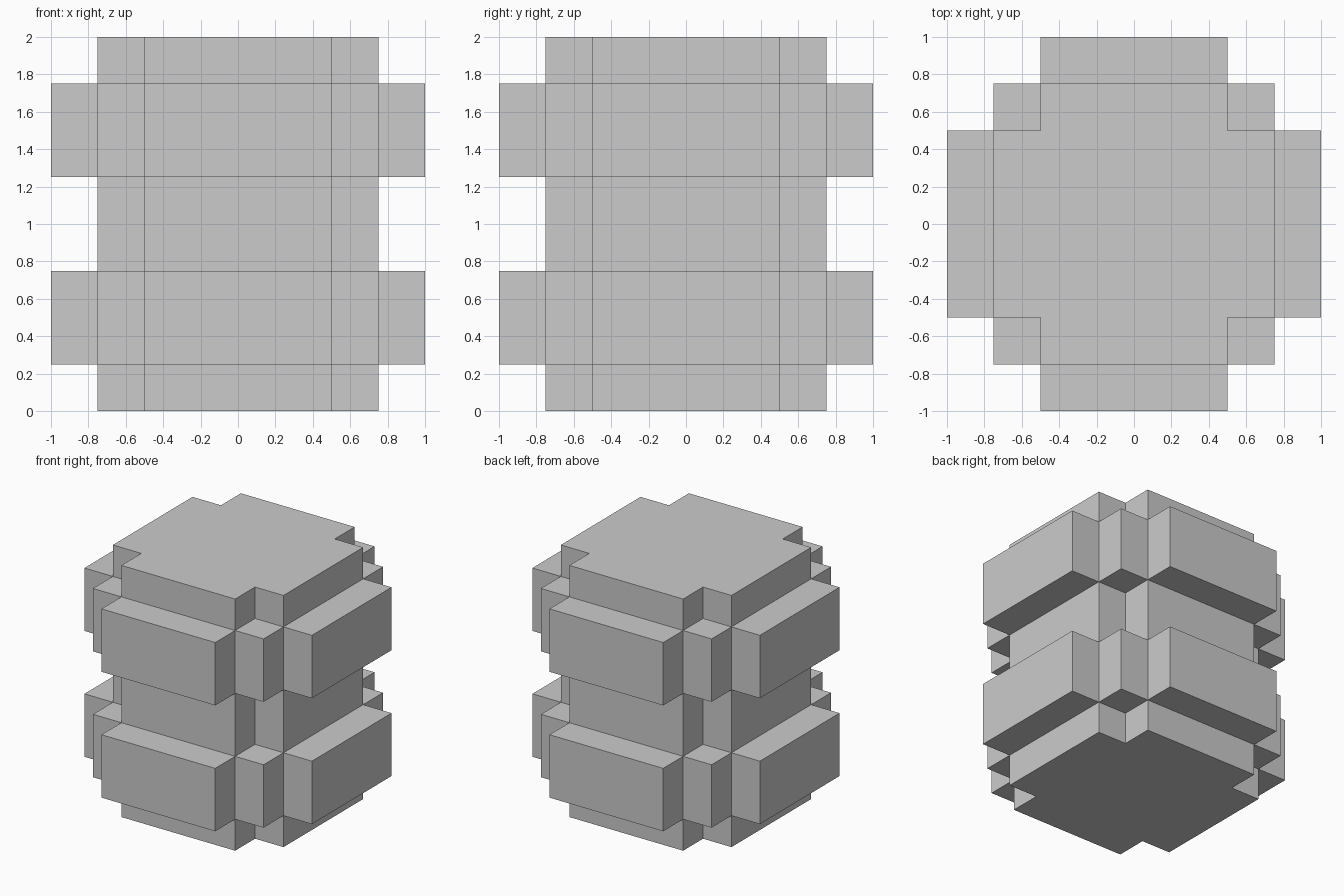
import bpy
import bmesh

if "Cube" in bpy.data.objects:
    bpy.data.objects.remove(bpy.data.objects["Cube"])

# Quarter outlines (first quadrant, counter-clockwise), rotated four times
BODY_CORNER = [(0.75, 0.5), (0.5, 0.5), (0.5, 0.75)]
BAND_CORNER = [(1.0, 0.5), (0.75, 0.5), (0.75, 0.75), (0.5, 0.75), (0.5, 1.0)]


def stepped_prism(name, corner, z0, z1, material=None):
    outline, pts = [], corner
    for _ in range(4):
        outline += pts
        pts = [(-y, x) for x, y in pts]
    bm = bmesh.new()
    base = bm.faces.new([bm.verts.new((x, y, z0)) for x, y in outline])
    top = bmesh.ops.extrude_face_region(bm, geom=[base], use_keep_orig=True)["geom"]
    bmesh.ops.translate(bm, vec=(0, 0, z1 - z0),
                        verts=[v for v in top if isinstance(v, bmesh.types.BMVert)])
    bmesh.ops.recalc_face_normals(bm, faces=bm.faces)
    mesh = bpy.data.meshes.new(name)
    bm.to_mesh(mesh)
    bm.free()
    if material:
        mesh.materials.append(material)
    obj = bpy.data.objects.new(name, mesh)
    bpy.context.collection.objects.link(obj)
    return obj


# Slightly darker grey for the barrel body
dark = bpy.data.materials.new("dark_grey")
dark.diffuse_color = (0.6, 0.6, 0.6, 1.0)
dark.use_nodes = True
dark.node_tree.nodes["Principled BSDF"].inputs["Base Color"].default_value = dark.diffuse_color

# Body and the two wider bands around it
stepped_prism("barrel_body", BODY_CORNER, 0.0, 2.0, dark)
stepped_prism("lower_band", BAND_CORNER, 0.25, 0.75)
stepped_prism("upper_band", BAND_CORNER, 1.25, 1.75)
